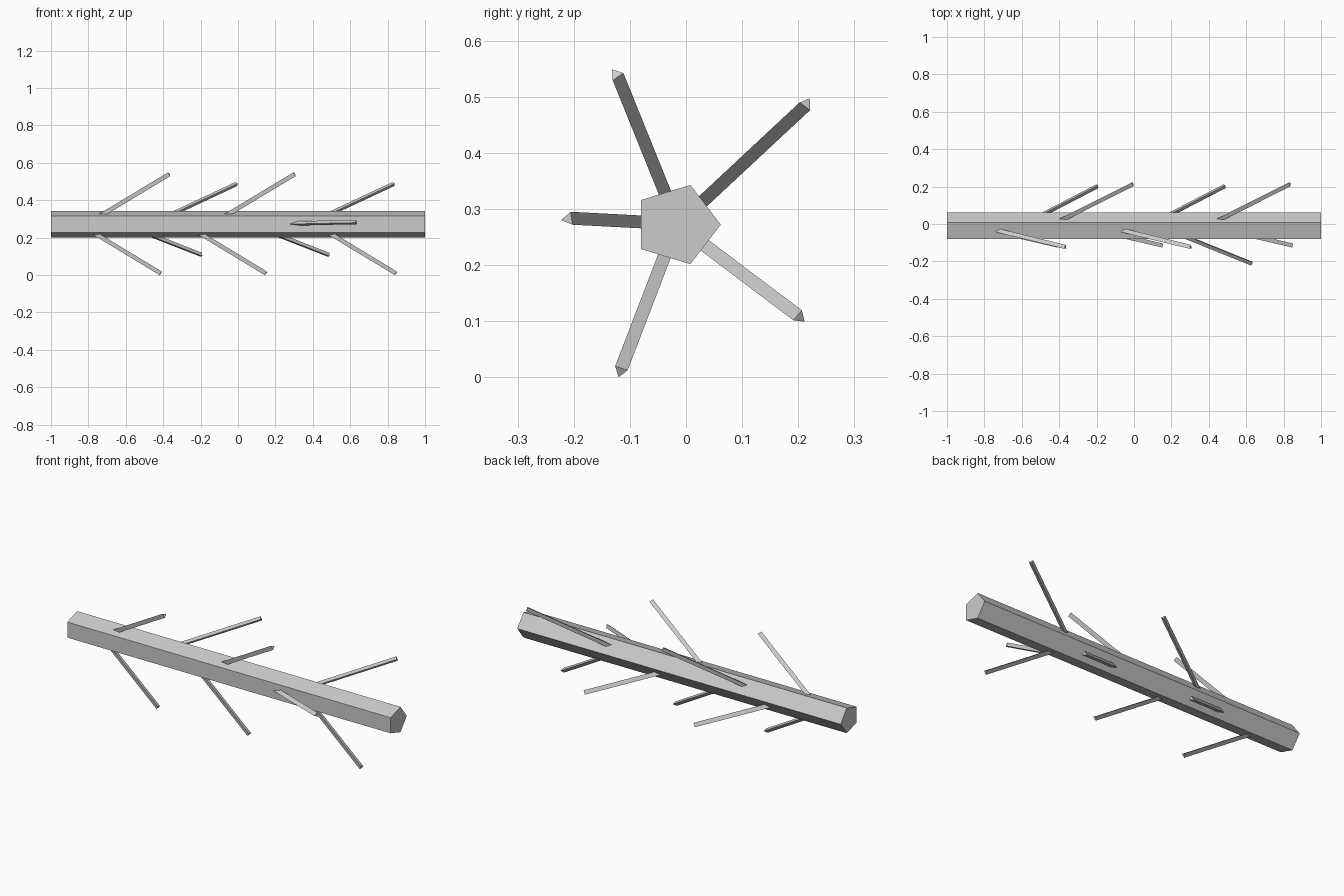
import bpy, bmesh
from math import sin, cos, radians, tau
from mathutils import Vector

cube = bpy.data.objects.get("Cube")
if cube:
    bpy.data.objects.remove(cube, do_unlink=True)

grey = bpy.data.materials.new("light_grey")
grey.use_nodes = True
colour = (0.6, 0.6, 0.6, 1)
grey.diffuse_color = colour
grey.node_tree.nodes["Principled BSDF"].inputs["Base Color"].default_value = colour

AXIS_Y, AXIS_Z = -0.0165, 0.272


def prism(name, start, end, u, v, sides):
    """Closed prism whose section is spanned by the half-axes u and v."""
    bm = bmesh.new()
    rings = []
    for centre in (start, end):
        rings.append([bm.verts.new(centre + u * cos(tau * i / sides) + v * sin(tau * i / sides))
                      for i in range(sides)])
    a, b = rings
    bm.faces.new(a[::-1])
    bm.faces.new(b)
    for i in range(sides):
        j = (i + 1) % sides
        bm.faces.new((a[i], a[j], b[j], b[i]))
    bmesh.ops.recalc_face_normals(bm, faces=bm.faces)
    mesh = bpy.data.meshes.new(name)
    bm.to_mesh(mesh)
    bm.free()
    mesh.materials.append(grey)
    obj = bpy.data.objects.new(name, mesh)
    bpy.context.collection.objects.link(obj)
    return obj


# Five-sided trunk lying along x
prism("trunk", Vector((-1, AXIS_Y, AXIS_Z)), Vector((1, AXIS_Y, AXIS_Z)),
      Vector((0, 0.0785, 0)), Vector((0, 0, 0.0742)), 5)


def branch(name, tip_x, around, reach, lean, twist):
    """Three-sided twig rising from the trunk axis and leaning towards +x."""
    around, lean, twist = radians(around), radians(lean), radians(twist)
    radial = Vector((0, cos(around), sin(around)))
    along = Vector((cos(lean), 0, 0)) + radial * sin(lean)
    out = Vector((-sin(lean), 0, 0)) + radial * cos(lean)
    side = along.cross(out)
    u = out * cos(twist) + side * sin(twist)
    v = along.cross(u)
    tip = Vector((tip_x, AXIS_Y, AXIS_Z)) + radial * reach
    root = tip - along * (reach / sin(lean))
    prism(name, root, tip, u * 0.0135, v * 0.0135, 3)


# Rows of twigs: name, angle around the trunk, reach, lean, twist, tip positions
rows = [
    ("upper_front_branch", 112, 0.289, 33, 15, (-0.367, 0.303)),
    ("upper_back_branch", 43, 0.316, 34.5, 13, (-0.007, 0.833)),
    ("lower_back_branch", -37, 0.275, 33, -4, (-0.195, 0.485)),
    ("lower_front_branch", 249, 0.28, 33, 3, (-0.412, 0.15, 0.845)),
    ("front_branch", 177, 0.194, 22, 12, (0.632,)),
]
for name, around, reach, lean, twist, tips in rows:
    for n, tip_x in enumerate(tips, 1):
        branch(f"{name}_{n}", tip_x, around, reach, lean, twist)
